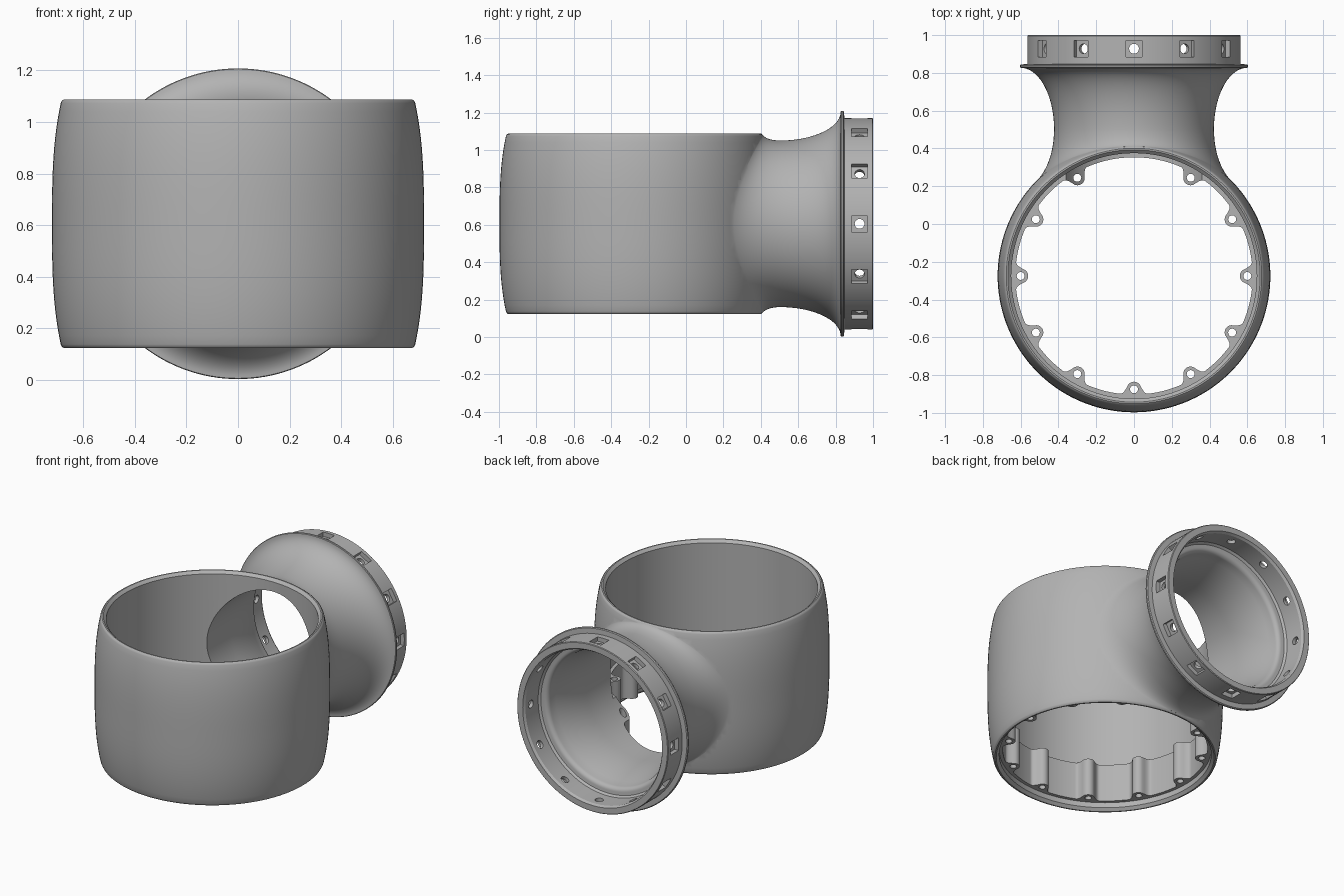
import bpy, bmesh, math
from math import sin, cos, pi, sqrt
from mathutils import Matrix, Vector

cube = bpy.data.objects.get("Cube")
if cube:
    bpy.data.objects.remove(cube, do_unlink=True)

CY, CZ = -0.275, 0.605          # body axis in y, branch axis in z
HALF = 0.483                    # half height of the body
SEG = 144

grey = bpy.data.materials.new("plain grey")
grey.use_nodes = True
grey.diffuse_color = (0.45, 0.45, 0.45, 1)
grey.node_tree.nodes["Principled BSDF"].inputs["Base Color"].default_value = grey.diffuse_color


def finish(name, bm):
    bmesh.ops.recalc_face_normals(bm, faces=bm.faces)
    mesh = bpy.data.meshes.new(name)
    bm.to_mesh(mesh)
    bm.free()
    mesh.materials.append(grey)
    obj = bpy.data.objects.new(name, mesh)
    bpy.context.collection.objects.link(obj)
    return obj


def loft(name, rings, closed=False):
    """Skin a list of point rings; cap the ends or join last to first."""
    bm = bmesh.new()
    vs = [[bm.verts.new(p) for p in ring] for ring in rings]
    n = len(vs[0])
    pairs = list(zip(vs, vs[1:])) + ([(vs[-1], vs[0])] if closed else [])
    for a, b in pairs:
        for i in range(n):
            j = (i + 1) % n
            bm.faces.new((a[i], a[j], b[j], b[i]))
    if not closed:
        bm.faces.new(vs[0])
        bm.faces.new(vs[-1])
    return finish(name, bm)


def upright(r, z):
    return [(r * cos(2 * pi * i / SEG), CY + r * sin(2 * pi * i / SEG), z) for i in range(SEG)]


def sideways(r, y):
    return [(r * cos(2 * pi * i / SEG), y, CZ + r * sin(2 * pi * i / SEG)) for i in range(SEG)]


def boolean(obj, other, op):
    """Apply a boolean and discard the helper."""
    other.hide_render = True
    mod = obj.modifiers.new(op, "BOOLEAN")
    mod.operation, mod.object, mod.solver = op, other, "EXACT"
    bpy.context.view_layer.objects.active = obj
    bpy.ops.object.modifier_apply(modifier=mod.name)
    bpy.data.objects.remove(other, do_unlink=True)


def body_radius(z):
    return 0.722 - 0.034 * min(1, abs(z - CZ) / HALF) ** 3


def body_surface(x, z):
    return CY + sqrt(body_radius(z) ** 2 - x * x)


# Barrel body with bulged side and rounded rims
levels = [-1 + 2 * i / 28 for i in range(29)]
profile = [(body_radius(CZ + t * HALF), CZ + t * (HALF - 0.015)) for t in levels]
rim = [(0.684, HALF - 0.006), (0.676, HALF)]
profile = [(r, CZ - h) for r, h in reversed(rim)] + profile + [(r, CZ + h) for r, h in rim]
body = loft("body", [upright(r, z) for r, z in profile])


# Side branch: blend out of the body, neck, flare, lip and collar
def branch_point(i, stage, t):
    a = 2 * pi * i / SEG
    up = sin(a) ** 2
    start, neck = 0.52 - 0.045 * up, 0.423 + 0.022 * up

    def surface(r):
        return body_surface(r * cos(a), CZ + r * sin(a))
    if stage == "blend":
        p0 = Vector((start, surface(start) - 0.004))
        p1 = Vector((neck + 0.003, surface(neck) + 0.01))
        p2 = Vector((neck, 0.5))
        r, y = p0 * (1 - t) ** 2 + p1 * 2 * t * (1 - t) + p2 * t * t
    else:
        r, y = neck + (0.6 - neck) * (1 - sqrt(1 - t * t)), 0.5 + 0.327 * t
    return (r * cos(a), y, CZ + r * sin(a))


rings = [sideways(0.36, -0.1)]
for k in range(13):
    rings.append([branch_point(i, "blend", k / 12) for i in range(SEG)])
for k in range(1, 19):
    rings.append([branch_point(i, "flare", sin(pi / 2 * k / 18)) for i in range(SEG)])
rings += [sideways(r, y) for r, y in
          [(0.603, 0.831), (0.603, 0.84), (0.598, 0.845), (0.565, 0.847), (0.565, 0.996), (0.561, 1.0)]]
boolean(body, loft("branch", rings), "UNION")


# Hollow interiors
def body_bore():
    return loft("body_bore", [upright(r, z) for r, z in
                [(0.668, -0.1), (0.668, 0.122), (0.65, 0.14), (0.65, 1.07), (0.668, 1.088), (0.668, 1.3)]])


def branch_bore():
    prof = [(0.4, -0.1), (0.4, 0.5)]
    prof += [(0.4 + 0.05 * (k / 8) ** 2, 0.5 + 0.3 * k / 8) for k in range(1, 9)]
    prof += [(0.45 + 0.03 * (1 - cos(pi / 2 * k / 6)), 0.8 + 0.035 * sin(pi / 2 * k / 6)) for k in range(1, 7)]
    prof += [(0.5, 0.837), (0.512, 0.85), (0.512, 0.985), (0.522, 1.0), (0.522, 1.1)]
    return loft("branch_bore", [sideways(r, y) for r, y in prof])


boolean(body, body_bore(), "DIFFERENCE")
boolean(body, branch_bore(), "DIFFERENCE")

# Twelve square pockets with radial screw holes around the collar
for name, inner in (("pockets", 0.535), ("collar_holes", 0.45)):
    bm = bmesh.new()
    for k in range(12):
        turn = Matrix.Translation((0, 0.928, CZ)) @ Matrix.Rotation(k * pi / 6, 4, "Y")
        spot = turn @ Matrix.Translation((0, 0, (inner + 0.62) / 2))
        if name == "pockets":
            bmesh.ops.create_cube(bm, size=1, matrix=spot @ Matrix.Diagonal((0.086, 0.086, 0.62 - inner, 1)))
        else:
            bmesh.ops.create_cone(bm, cap_ends=True, segments=20, radius1=0.026, radius2=0.026,
                                  depth=0.62 - inner, matrix=spot)
    boolean(body, finish(name, bm), "DIFFERENCE")


# Inner liner with rounded screw bosses near the bottom
def liner_radius(a):
    step = pi / 6
    d = abs((a + step / 2) % step - step / 2) * 0.6
    if (a + step / 2) % (2 * pi) // step == 3 or d > 0.07:   # no boss below the branch
        return 0.628
    if d < 0.034:
        return 0.6 - sqrt(0.04 ** 2 - d * d)
    s = (d - 0.034) / 0.036
    return 0.579 + 0.049 * (1 - (1 - s) ** 2)


N = 576


def liner_ring(z, fixed=None):
    pts = []
    for i in range(N):
        a = 2 * pi * i / N
        r = fixed or liner_radius(a)
        pts.append((r * cos(a), CY + r * sin(a), z))
    return pts


LOW, HIGH = 0.175, 0.43
liner = loft("boss_liner", [liner_ring(LOW), liner_ring(HIGH), liner_ring(HIGH, 0.665), liner_ring(LOW, 0.665)],
             closed=True)
bm = bmesh.new()
for k in range(12):
    if k != 3:
        a = k * pi / 6
        bmesh.ops.create_cone(bm, cap_ends=True, segments=20, radius1=0.021, radius2=0.021, depth=0.6,
                              matrix=Matrix.Translation((0.6 * cos(a), CY + 0.6 * sin(a), 0.3)))
boolean(liner, finish("boss_holes", bm), "DIFFERENCE")
boolean(liner, branch_bore(), "DIFFERENCE")

# Smooth shading with crisp edges
for obj in (body, liner):
    bpy.ops.object.select_all(action="DESELECT")
    obj.select_set(True)
    bpy.context.view_layer.objects.active = obj
    bpy.ops.object.shade_smooth_by_angle(angle=math.radians(32))
